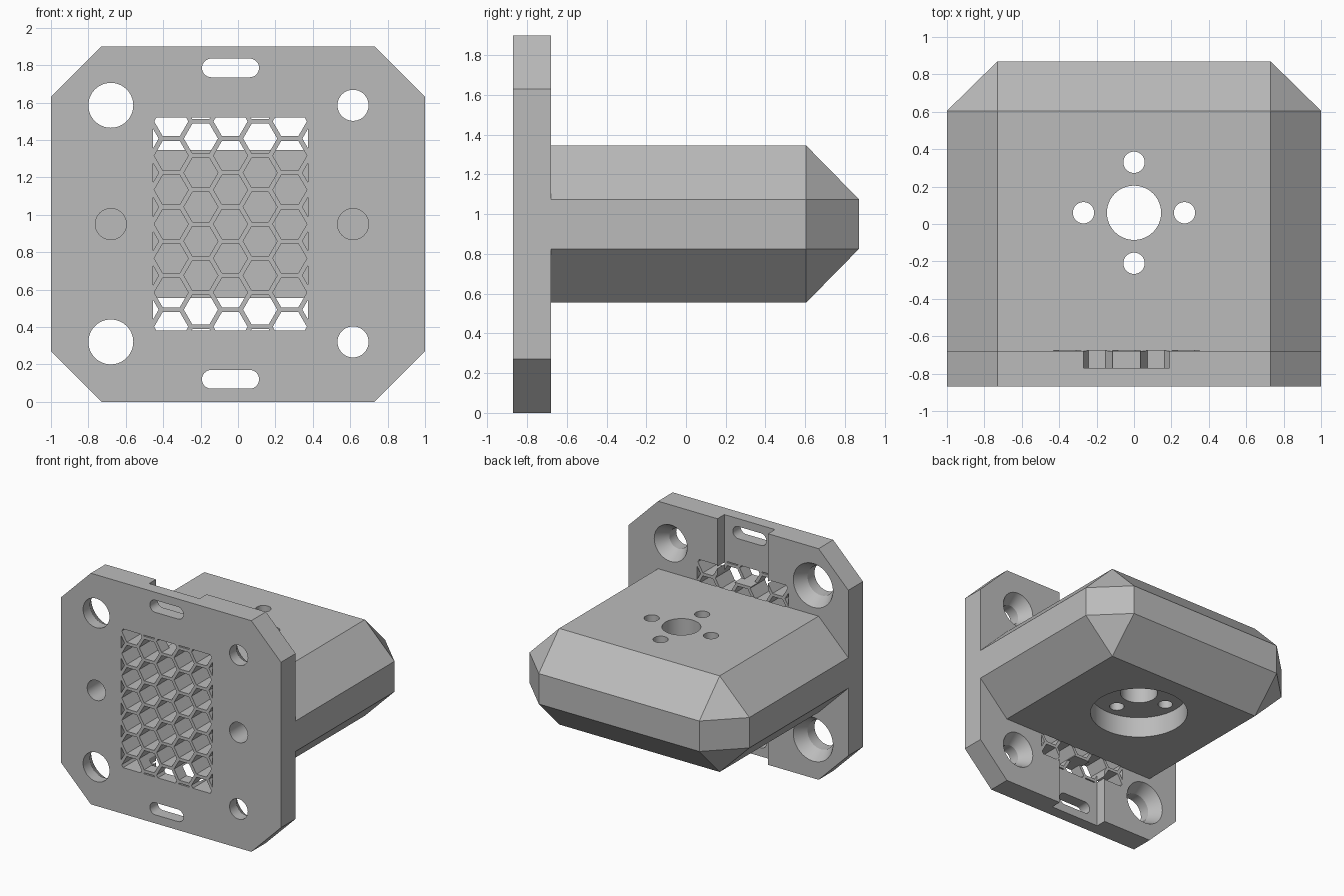
import bpy, bmesh
from math import cos, sin, pi, sqrt, radians

cube = bpy.data.objects.get("Cube")
if cube:
    bpy.data.objects.remove(cube)

grey = bpy.data.materials.new("plain_grey")
grey.use_nodes = True
colour = (0.5, 0.5, 0.5, 1)
grey.diffuse_color = colour
grey.node_tree.nodes["Principled BSDF"].inputs["Base Color"].default_value = colour

BACK, FRONT, HEIGHT, MID = -0.68, -0.87, 1.9, 0.95
CX = -0.04            # centre line of mesh, slots and channels
POCKET = BACK + 0.005  # floor of the blind pockets


def to_object(name, bm):
    bmesh.ops.recalc_face_normals(bm, faces=bm.faces)
    mesh = bpy.data.meshes.new(name)
    bm.to_mesh(mesh)
    bm.free()
    mesh.materials.append(grey)
    ob = bpy.data.objects.new(name, mesh)
    bpy.context.collection.objects.link(ob)
    return ob


def loft(name, rings):
    """Solid through a series of closed rings with equal point counts."""
    bm = bmesh.new()
    rows = [[bm.verts.new(p) for p in r] for r in rings]
    n = len(rows[0])
    for a, b in zip(rows, rows[1:]):
        for i in range(n):
            j = (i + 1) % n
            bm.faces.new((a[i], a[j], b[j], b[i]))
    bm.faces.new(rows[0])
    bm.faces.new(rows[-1])
    return to_object(name, bm)


def circle(u, v, r, n=64):
    return [(u + r * cos(2 * pi * i / n), v + r * sin(2 * pi * i / n)) for i in range(n)]


def along_y(name, *sections):
    return loft(name, [[(u, y, v) for u, v in pts] for pts, y in sections])


def along_z(name, *sections):
    return loft(name, [[(u, v, z) for u, v in pts] for pts, z in sections])


def rect(x0, x1, z0, z1):
    return [(x0, z0), (x1, z0), (x1, z1), (x0, z1)]


def octagon(w, h, cz, c):
    """Rectangle of half size w, h with corners cut by c."""
    return [(sx * x, cz + sz * z) for sx, sz, order in
            ((1, 1, 1), (-1, 1, -1), (-1, -1, 1), (1, -1, -1))
            for x, z in ((w, h - c), (w - c, h))[::order]]


def boolean(target, tool, operation="DIFFERENCE"):
    mod = target.modifiers.new(tool.name, "BOOLEAN")
    mod.operation, mod.object, mod.solver = operation, tool, "EXACT"
    with bpy.context.temp_override(object=target, active_object=target):
        bpy.ops.object.modifier_apply(modifier=mod.name)
    bpy.data.objects.remove(tool)


# Mounting plate with clipped corners
plate = octagon(1, MID, MID, 0.27)
body = along_y("mounting_bracket", (plate, FRONT), (plate, BACK))

# Block behind the plate, bevelled on its long edges and its far end
bm = bmesh.new()
for sx in (-1, 1):
    for sz in (-1, 1):
        for y in (BACK - 0.05, 0.605):
            bm.verts.new((sx * 0.73, y, MID + sz * 0.395))
            bm.verts.new((sx, y, MID + sz * 0.125))
        bm.verts.new((sx * 0.73, 0.87, MID + sz * 0.125))
bmesh.ops.convex_hull(bm, input=bm.verts)
bmesh.ops.dissolve_limit(bm, angle_limit=0.01, verts=bm.verts, edges=bm.edges)
boolean(body, to_object("block", bm), "UNION")

# Wide channels in the back of the plate, above and below the block
for z0, z1 in ((1.42, 2), (-0.1, 0.48)):
    channel = rect(CX - 0.23, CX + 0.23, z0, z1)
    boolean(body, along_y("channel", (channel, -0.77), (channel, -0.6)))

# Rounded slots
for cz in (0.12, 1.785):
    slot = [(x + (0.1025 if x > CX else -0.1025), z)
            for x, z in circle(CX, cz, 0.05, 62)]
    boolean(body, along_y("slot", (slot, -1), (slot, -0.6)))

# Screw holes: countersunk in the corners, blind at mid height
for x, r, wide in ((-0.68, 0.12, 0.18), (0.615, 0.083, 0.15)):
    for z in (0.32, 1.585):
        small, big = circle(x, z, r), circle(x, z, wide)
        boolean(body, along_y("screw_hole", (small, -1), (small, -0.78),
                              (big, BACK), (big, BACK + 0.05)))
    blind = circle(x, MID, 0.083)
    boolean(body, along_y("blind_hole", (blind, -1), (blind, POCKET)))

# Honeycomb: hexagonal cells clipped to a rectangular window
pitch, wall = 0.183, 0.025
radius = (pitch - wall) / sqrt(3)
bm = bmesh.new()
for col in range(-3, 4):
    for row in range(-4, 5):
        x = CX + col * pitch * sqrt(3) / 2
        z = MID + (row + 0.5 * (col % 2)) * pitch
        bm.faces.new([bm.verts.new((u, -1, v)) for u, v in circle(x, z, radius, 6)])
for co, no in (((CX + 0.415, 0, 0), (1, 0, 0)), ((CX - 0.415, 0, 0), (-1, 0, 0)),
               ((0, 0, MID + 0.57), (0, 0, 1)), ((0, 0, MID - 0.57), (0, 0, -1))):
    bmesh.ops.bisect_plane(bm, geom=bm.verts[:] + bm.edges[:] + bm.faces[:],
                           plane_co=co, plane_no=no, clear_outer=True)
out = bmesh.ops.extrude_face_region(bm, geom=bm.faces[:], use_keep_orig=True)
for v in out["geom"]:
    if isinstance(v, bmesh.types.BMVert):
        v.co.y = POCKET
boolean(body, to_object("honeycomb_cells", bm))

# Vertical bore, its four bolt holes and the round recess underneath
recess = circle(0, 0.06, 0.38)
boolean(body, along_z("recess", (recess, 0.4), (recess, 0.73)))
holes = [(0, 0.06, 0.145)]
holes += [(0.27 * cos(k * pi / 2), 0.06 + 0.27 * sin(k * pi / 2), 0.057) for k in range(4)]
for x, y, r in holes:
    ring = circle(x, y, r)
    boolean(body, along_z("bore", (ring, 0.5), (ring, 1.5)))

bpy.ops.object.select_all(action="DESELECT")
body.select_set(True)
bpy.context.view_layer.objects.active = body
bpy.ops.object.shade_smooth_by_angle(angle=radians(25))
